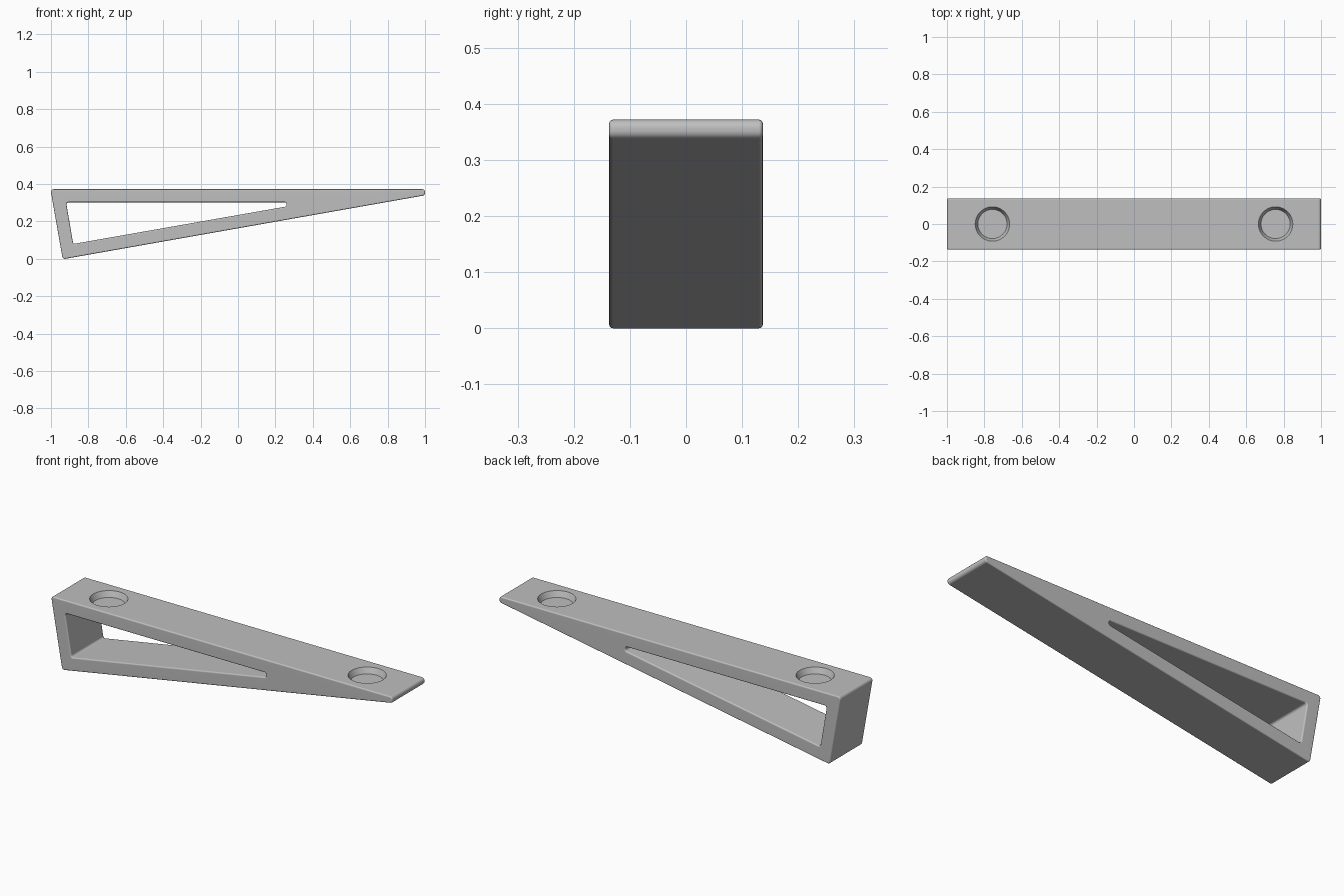
import bpy, bmesh, math
from mathutils import Vector

cube = bpy.data.objects.get("Cube")
if cube:
    bpy.data.objects.remove(cube)

HALF_WIDTH = 0.137
BEVEL = 0.007
STEPS = 5

# Corner centres and radius, counter-clockwise in the x-z plane
OUTER = [(-0.985, 0.357), (-0.925, 0.015), (0.985, 0.352), (0.985, 0.357)], 0.015
HOLE = [(-0.906, 0.291), (-0.872, 0.092), (0.249, 0.289), (0.249, 0.291)], 0.011


def rounded_loop(shape, grow, y):
    """Rounded polygon at depth y, grown or shrunk around its corner centres."""
    centres, radius = shape
    pts = [Vector(c) for c in centres]
    loop = []
    for i, p in enumerate(pts):
        before = p - pts[i - 1]
        after = pts[(i + 1) % len(pts)] - p
        start = math.atan2(-before.x, before.y)
        sweep = (math.atan2(-after.x, after.y) - start) % math.tau
        for k in range(STEPS + 1):
            a = start + sweep * k / STEPS
            r = radius + grow
            loop.append((p.x + r * math.cos(a), y, p.y + r * math.sin(a)))
    return loop


def bevel_profile(shape, sign):
    """Loops from front to back, with a quarter-round edge on both sides."""
    angles = [math.radians(90 * k / 4) for k in range(5)]
    steps = [(BEVEL * (1 - math.sin(a)), HALF_WIDTH - BEVEL * (1 - math.cos(a))) for a in angles]
    front = [rounded_loop(shape, sign * g, -y) for g, y in steps]
    back = [rounded_loop(shape, sign * g, y) for g, y in reversed(steps)]
    return front + back


# Wedge frame: outer skin and hole skin joined into one closed ring
bm = bmesh.new()
loops = bevel_profile(OUTER, -1) + bevel_profile(HOLE, 1)[::-1]
rings = [[bm.verts.new(co) for co in loop] for loop in loops]
for i, ring in enumerate(rings):
    last = rings[i - 1]
    for j in range(len(ring)):
        bm.faces.new((last[j - 1], last[j], ring[j], ring[j - 1]))
bmesh.ops.recalc_face_normals(bm, faces=bm.faces)
mesh = bpy.data.meshes.new("wedge_frame")
bm.to_mesh(mesh)
bm.free()
frame = bpy.data.objects.new("wedge_frame", mesh)
bpy.context.collection.objects.link(frame)

# Plain grey material
grey = bpy.data.materials.new("plain grey")
grey.use_nodes = True
colour = (0.52, 0.52, 0.52, 1)
grey.diffuse_color = colour
grey.node_tree.nodes["Principled BSDF"].inputs["Base Color"].default_value = colour
mesh.materials.append(grey)

# Two shallow tapered pockets in the top
TOP, DEPTH, RIM, FLOOR = 0.372, 0.03, 0.092, 0.078
cutters = []
for side, x in (("right", -0.757), ("left", 0.757)):
    slope = (RIM - FLOOR) / DEPTH
    bpy.ops.mesh.primitive_cone_add(vertices=64, radius1=FLOOR, radius2=RIM + slope * DEPTH,
                                    depth=2 * DEPTH, location=(x, 0, TOP))
    cutter = bpy.context.object
    cutter.name = side + "_pocket_cutter"
    cutter.data.materials.append(grey)
    cutter.hide_render = True
    cutters.append(cutter)
    cut = frame.modifiers.new(side + "_pocket", 'BOOLEAN')
    cut.operation = 'DIFFERENCE'
    cut.solver = 'EXACT'
    cut.object = cutter

# Apply the cuts, then remove the cutters
bpy.ops.object.select_all(action='DESELECT')
frame.select_set(True)
bpy.context.view_layer.objects.active = frame
for name in [m.name for m in frame.modifiers]:
    bpy.ops.object.modifier_apply(modifier=name)
for cutter in cutters:
    bpy.data.objects.remove(cutter)

# Smooth rounded edges, flat broad faces
bpy.ops.object.shade_smooth_by_angle(angle=math.radians(35))
weighted = frame.modifiers.new("flat_faces", 'WEIGHTED_NORMAL')
weighted.keep_sharp = True
